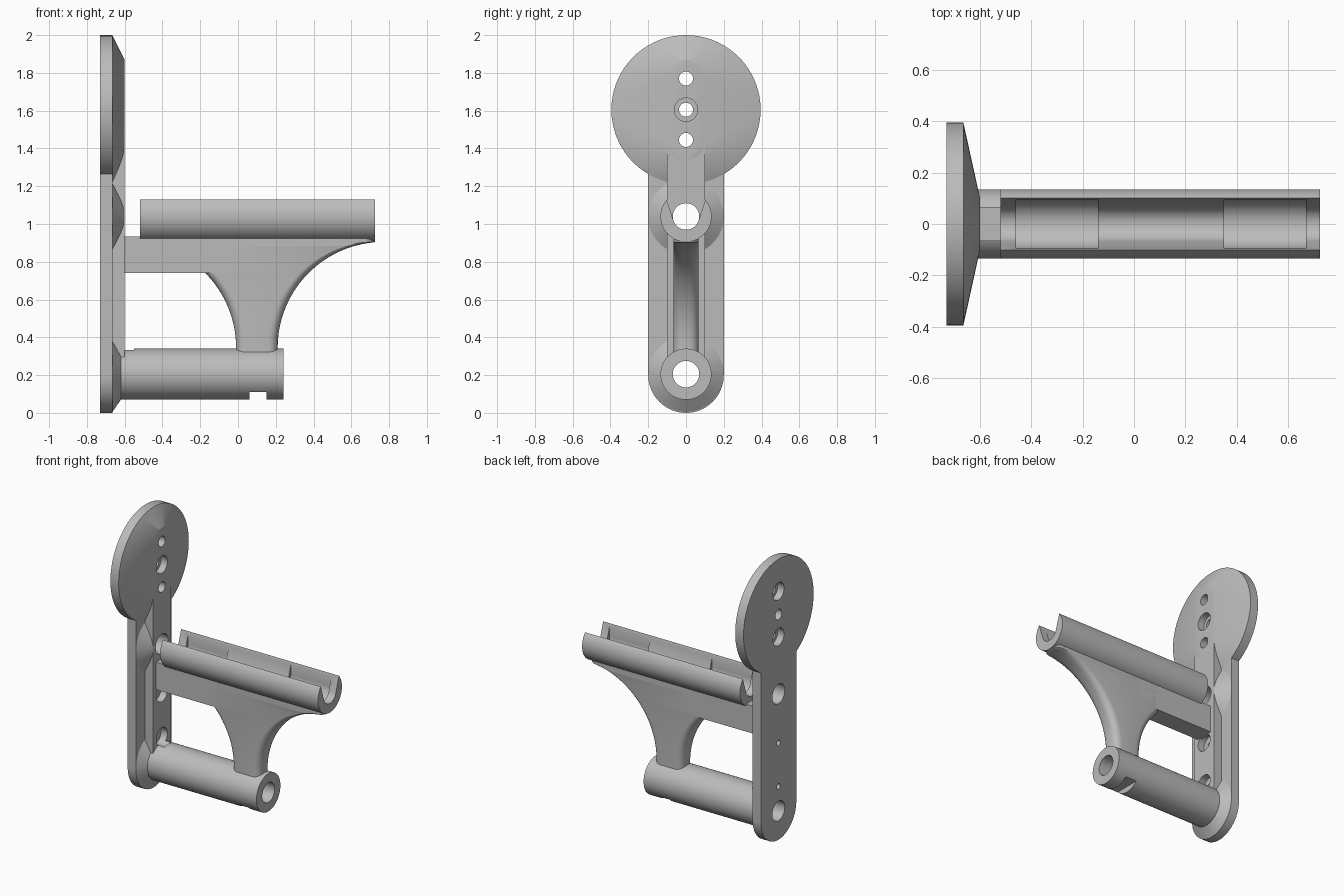
import bpy, bmesh, math
from mathutils import Vector

if "Cube" in bpy.data.objects:
    bpy.data.objects.remove(bpy.data.objects["Cube"], do_unlink=True)

grey = bpy.data.materials.new("plain_grey")
grey.use_nodes = True
colour = (0.5, 0.5, 0.5, 1)
grey.diffuse_color = colour
grey.node_tree.nodes["Principled BSDF"].inputs["Base Color"].default_value = colour


def add_object(name, bm):
    bmesh.ops.recalc_face_normals(bm, faces=bm.faces)
    mesh = bpy.data.meshes.new(name)
    bm.to_mesh(mesh)
    bm.free()
    mesh.materials.append(grey)
    obj = bpy.data.objects.new(name, mesh)
    bpy.context.scene.collection.objects.link(obj)
    return obj


def ring(x, z, r, n=72):
    """Circle of points facing along x."""
    return [Vector((x, r * math.cos(2 * math.pi * i / n), z + r * math.sin(2 * math.pi * i / n)))
            for i in range(n)]


def hull(name, points):
    bm = bmesh.new()
    for p in points:
        bm.verts.new(p)
    found = bmesh.ops.convex_hull(bm, input=bm.verts)
    bmesh.ops.delete(bm, geom=list({g for g in found["geom_interior"] + found["geom_unused"]
                                    if isinstance(g, bmesh.types.BMVert)}), context="VERTS")
    bmesh.ops.dissolve_limit(bm, angle_limit=0.002, verts=bm.verts, edges=bm.edges)
    return add_object(name, bm)


def rod(name, x0, x1, z, r):
    return hull(name, ring(x0, z, r) + ring(x1, z, r))


def block(name, x0, x1, half_y, z0, z1):
    return hull(name, [(x, y, z) for x in (x0, x1) for y in (-half_y, half_y) for z in (z0, z1)])


def cut(parts, cutters):
    for part in parts:
        for cutter in cutters:
            mod = part.modifiers.new("cut", "BOOLEAN")
            mod.operation = "DIFFERENCE"
            mod.solver = "EXACT"
            mod.object = cutter
    graph = bpy.context.evaluated_depsgraph_get()
    meshes = [bpy.data.meshes.new_from_object(p.evaluated_get(graph)) for p in parts]
    for part, mesh in zip(parts, meshes):
        part.modifiers.clear()
        part.data = mesh
    for cutter in cutters:
        bpy.data.objects.remove(cutter, do_unlink=True)


BACK, FACE, RIB = -0.73, -0.665, -0.6
LOW, HIGH, DISC = 0.205, 1.04, 1.605
BORE, TUBE = 0.07, 0.135

# Wall plate: long bar with rounded foot, round head, raised rib and bosses
bar = hull("wall_bar", [p for x in (BACK, FACE) for p in
                        ring(x, 0.2, 0.2) + [Vector((x, s * 0.2, 1.3)) for s in (-1, 1)]])
head = hull("round_head", ring(BACK, DISC, 0.395) + ring(FACE, DISC, 0.395)
            + ring(RIB, 1.77, 0.1) + ring(RIB, 1.44, 0.1))
rib = hull("raised_rib", [p for x in (-0.7, RIB) for z in (LOW, 1.77) for p in ring(x, z, 0.1)])
low_boss = hull("lower_boss", ring(FACE, LOW, 0.2) + ring(-0.62, LOW, TUBE))
high_boss = hull("upper_boss", ring(FACE, HIGH, 0.2) + ring(RIB, HIGH, 0.1))

# Lower tube
tube = rod("lower_tube", -0.66, 0.24, LOW, TUBE)

# Holes through the plate and tube, with counterbores
cutters = [rod("bore", -0.8, 0.3, LOW, BORE), rod("bore", -0.8, -0.5, HIGH, BORE)]
for z, r in ((1.77, 0.037), (DISC, 0.037), (1.445, 0.037), (0.69, 0.02), (0.38, 0.02)):
    cutters.append(rod("screw_hole", -0.8, -0.55, z, r))
for z in (1.77, 1.445):
    cutters.append(rod("back_counterbore", -0.8, -0.68, z, 0.062))
for z in (DISC, 0.69, 0.38):
    cutters.append(rod("front_counterbore", -0.65, -0.55, z, 0.062))
cutters.append(block("notch", 0.06, 0.15, 0.2, 0.0, 0.11))
plate_parts = [bar, head, rib, low_boss, high_boss, tube]
cut(plate_parts, cutters)

# Open cradle on top, with two deeper seats
cradle = rod("open_cradle", -0.52, 0.725, HIGH, TUBE)


def channel(name, x0, x1, r, flare):
    return hull(name, [p for x in (x0, x1) for p in
                       ring(x, HIGH, r) + [Vector((x, s * flare, 1.3)) for s in (-1, 1)]])


cut([cradle], [block("top_trim", -0.8, 0.9, 0.3, 1.13, 1.4),
               channel("channel", -0.8, 0.9, BORE, 0.157),
               channel("seat", -0.46, -0.14, 0.095, 0.095),
               channel("seat", 0.35, 0.67, 0.095, 0.095)])

# Horizontal arm from the plate
WEB = 0.067
arm = block("arm", -0.62, 0.0, WEB, 0.74, 0.935)


# Flared stem lofted from rounded rectangles
def section(x0, x1, z, r=0.05, steps=6):
    points = []
    for k, (sx, sy) in enumerate(((1, 1), (-1, 1), (-1, -1), (1, -1))):
        cx = x1 - r if sx > 0 else x0 + r
        for i in range(steps + 1):
            a = math.pi / 2 * (k + i / steps)
            points.append((cx + r * math.cos(a), sy * (WEB - r) + r * math.sin(a), z))
    return points


SWEEP, BASE = 0.56, 0.345
levels = [(-0.01, 0.21, 0.3)]
for i in range(33):
    t = math.pi / 2 * i / 32
    spread = SWEEP * (1 - math.cos(t))
    levels.append((max(-0.01 - spread, -0.18), min(0.21 + spread, 0.72), BASE + SWEEP * math.sin(t)))
levels.append((-0.18, 0.72, 0.935))
bm = bmesh.new()
rows = [[bm.verts.new(p) for p in section(*level)] for level in levels]
count = len(rows[0])
for a, b in zip(rows, rows[1:]):
    for i in range(count):
        j = (i + 1) % count
        bm.faces.new((a[i], a[j], b[j], b[i]))
bm.faces.new(rows[0])
bm.faces.new(rows[-1])
stem = add_object("flared_stem", bm)

# Smooth round surfaces, keep edges crisp
for part in plate_parts + [cradle, arm, stem]:
    part.data.shade_smooth()
    part.data.set_sharp_from_angle(angle=math.radians(25))
